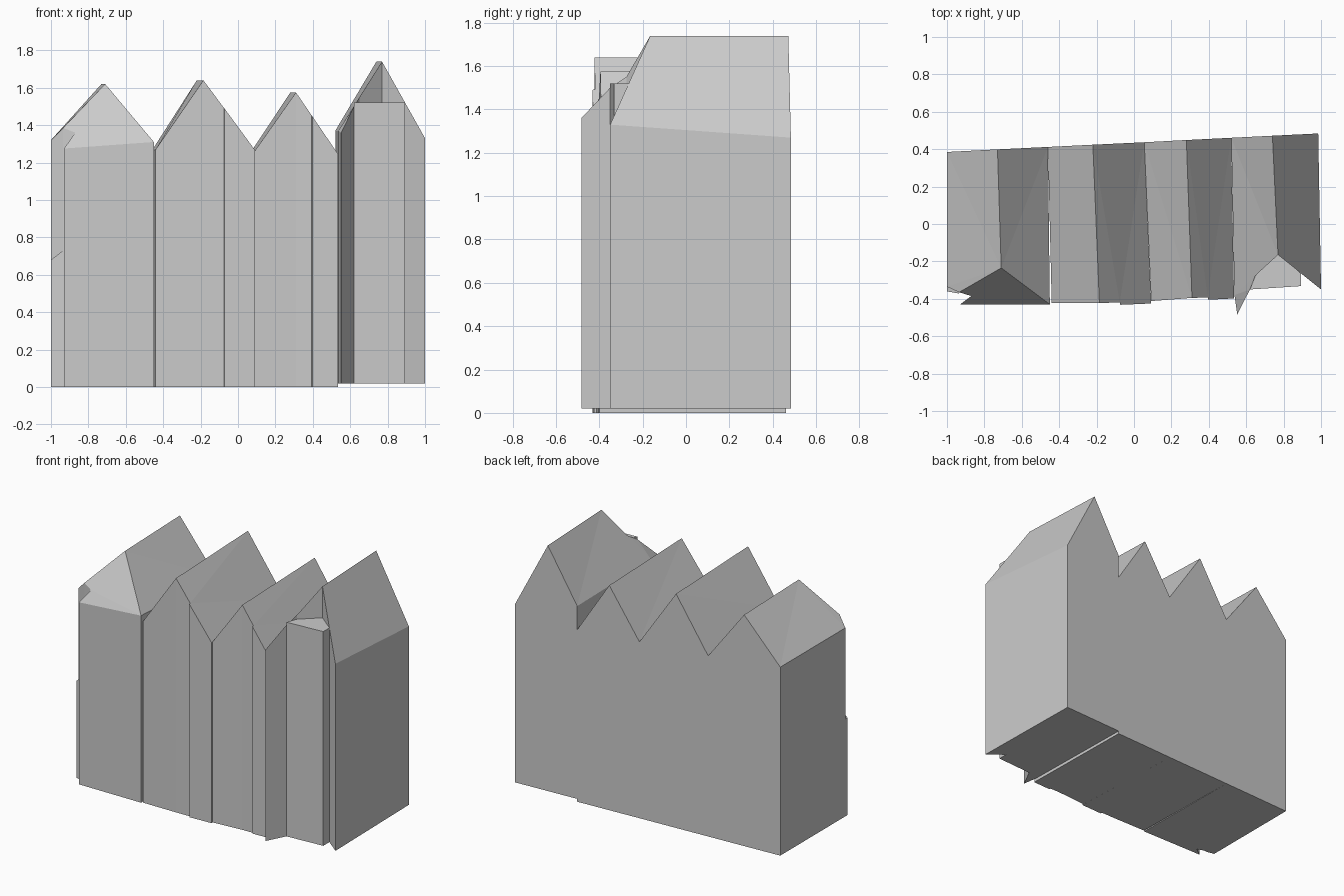
import bpy, bmesh


def house(name, outline, roof, base=0.0, inner=()):
    """Walls follow the outline (x, y, eave height); roof faces index the top points."""
    bm = bmesh.new()
    top = [bm.verts.new(p) for p in list(outline) + list(inner)]
    low = [bm.verts.new((x, y, base)) for x, y, _ in outline]
    n = len(outline)
    for i in range(n):
        j = (i + 1) % n
        bm.faces.new((low[i], low[j], top[j], top[i]))
    slopes = [bm.faces.new([top[i] for i in f]) for f in roof]
    bm.faces.new(low[::-1])
    bmesh.ops.triangulate(bm, faces=slopes)
    bmesh.ops.recalc_face_normals(bm, faces=bm.faces)
    mesh = bpy.data.meshes.new(name)
    bm.to_mesh(mesh)
    bm.free()
    obj = bpy.data.objects.new(name, mesh)
    bpy.context.collection.objects.link(obj)
    return obj


# End house with a hipped front and a notched corner
house("hipped_house",
      [(-1, .385, 1.32), (-1, -.335, 1.32), (-.935, -.365, 1.385),
       (-.87, -.385, 1.36), (-.93, -.43, 1.275), (-.45, -.43, 1.31),
       (-.46, .412, 1.265), (-.73, .399, 1.62)],
      [(0, 1, 2, 8, 7), (2, 3, 4, 5, 8), (5, 6, 7, 8)],
      inner=[(-.71, -.235, 1.62)])

# Low step at the outer corner
house("corner_step",
      [(-1, -.335, .68), (-1, -.36, .68), (-.935, -.372, .73), (-.935, -.36, .73)],
      [(0, 1, 2, 3)])

# Two middle gabled houses, each with a slight step in the front wall
house("left_gabled_house",
      [(-.46, .412, 1.265), (-.44, -.422, 1.27), (-.185, -.422, 1.64),
       (-.076, -.42, 1.493), (-.073, -.432, 1.49), (.092, -.425, 1.265),
       (.055, .437, 1.235), (-.22, .424, 1.64)],
      [(0, 1, 2, 7), (2, 3, 4, 5, 6, 7)])

house("right_gabled_house",
      [(.055, .437, 1.235), (.092, -.412, 1.265), (.31, -.395, 1.575),
       (.394, -.393, 1.452), (.397, -.405, 1.448), (.535, -.398, 1.245),
       (.52, .461, 1.205), (.28, .449, 1.575)],
      [(0, 1, 2, 7), (2, 3, 4, 5, 6, 7)])

# Tall end house with an inward-folded front gable
house("tall_house",
      [(.52, .461, 1.37), (.537, -.38, 1.37), (.552, -.483, 1.36),
       (.62, -.35, 1.5), (.65, -.275, 1.55), (.77, -.165, 1.74),
       (1, -.35, 1.33), (.985, .484, 1.27), (.74, .472, 1.74)],
      [(0, 1, 2, 3, 4, 5, 8), (5, 6, 7, 8)], base=.02)

# Flat-topped bay filling the fold
house("front_bay",
      [(.62, -.35, 1.52), (.893, -.332, 1.52), (.893, -.264, 1.52),
       (.77, -.165, 1.52), (.65, -.275, 1.52)],
      [(0, 1, 2, 3, 4)], base=.02)
